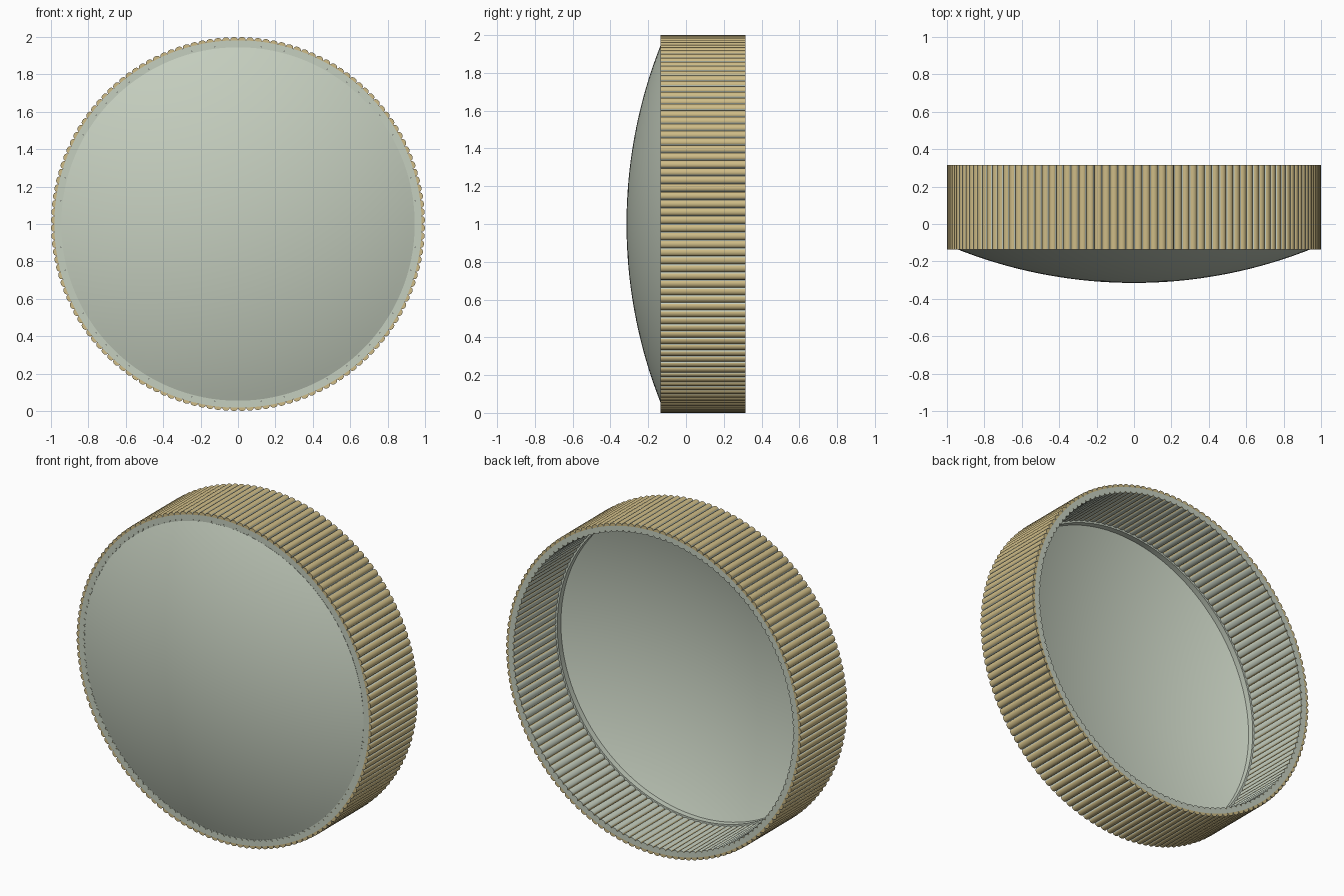
import bpy, bmesh, math

old = bpy.data.objects.get("Cube")
if old:
    bpy.data.objects.remove(old, do_unlink=True)


def material(name, rgb):
    m = bpy.data.materials.new(name)
    m.use_nodes = True
    m.diffuse_color = (*rgb, 1)
    m.node_tree.nodes["Principled BSDF"].inputs["Base Color"].default_value = (*rgb, 1)
    return m


GLASS = material("pale grey green", (0.56, 0.62, 0.52))
TAN = material("warm tan", (0.62, 0.50, 0.24))

FRONT, BACK = -0.135, 0.315
RIBS, STEPS = 144, 10


def finish(name, bm, mats, angle=30):
    bmesh.ops.recalc_face_normals(bm, faces=bm.faces)
    me = bpy.data.meshes.new(name)
    bm.to_mesh(me)
    bm.free()
    for m in mats:
        me.materials.append(m)
    ob = bpy.data.objects.new(name, me)
    bpy.context.collection.objects.link(ob)
    bpy.ops.object.select_all(action="DESELECT")
    ob.select_set(True)
    bpy.context.view_layer.objects.active = ob
    bpy.ops.object.shade_smooth_by_angle(angle=math.radians(angle))
    return ob


def sweep(profile_at, count, colour_at):
    """Sweep a closed (radius, y) section round the y axis."""
    bm = bmesh.new()
    rings = []
    for i in range(count):
        a = math.tau * i / count
        rings.append([bm.verts.new((r * math.sin(a), y, 1 + r * math.cos(a)))
                      for r, y in profile_at(i)])
    n = len(rings[0])
    for i in range(count):
        p, q = rings[i], rings[(i + 1) % count]
        for k in range(n):
            f = bm.faces.new((p[k], p[(k + 1) % n], q[(k + 1) % n], q[k]))
            f.material_index = colour_at(i, k)
    return bm


# Ribbed rim: round ribs outside and inside
def rib_section(i):
    t = 2 * ((i % STEPS) / STEPS) - 1
    bump = math.sqrt(max(0, 1 - t * t))
    outer = 0.982 + 0.018 * bump
    inner = 0.957 - 0.012 * bump
    return [(outer, FRONT), (outer, BACK), (0.982, BACK),
            (inner, BACK), (inner, FRONT), (0.982, FRONT)]


def rib_colour(i, k):
    valley = i % STEPS in (0, STEPS - 1)
    if k == 0:
        return 0 if valley else 1
    if k == 3:
        return 1 if valley else 0
    return 1 if k in (1, 5) else 0


finish("ribbed_rim", sweep(rib_section, RIBS * STEPS, rib_colour), [GLASS, TAN], 50)

# Seat ring that holds the lens inside the rim
seat = [(0.955, -0.132), (0.955, -0.09), (0.936, -0.09), (0.936, -0.132)]
finish("lens_seat", sweep(lambda i: seat, 128, lambda i, k: 0), [GLASS])

# Domed lens: thin spherical cap, hollow behind
EDGE, SAG, THICK = 0.945, 0.18, 0.012
R = (EDGE ** 2 + SAG ** 2) / (2 * SAG)
cap = math.asin(EDGE / R)
arc = [cap * j / 24 for j in range(25)]
bm = bmesh.new()
path = [bm.verts.new((R * math.sin(a), R - 0.315 - R * math.cos(a), 1)) for a in arc]
path += [bm.verts.new(((R - THICK) * math.sin(a), R - 0.315 - (R - THICK) * math.cos(a), 1))
         for a in reversed(arc)]
edges = [bm.edges.new(pair) for pair in zip(path, path[1:])]
bmesh.ops.spin(bm, geom=path + edges, cent=(0, 0, 1), axis=(0, 1, 0),
               angle=math.tau, steps=128, use_merge=True)
bmesh.ops.remove_doubles(bm, verts=bm.verts, dist=0.0001)
finish("domed_lens", bm, [GLASS])
